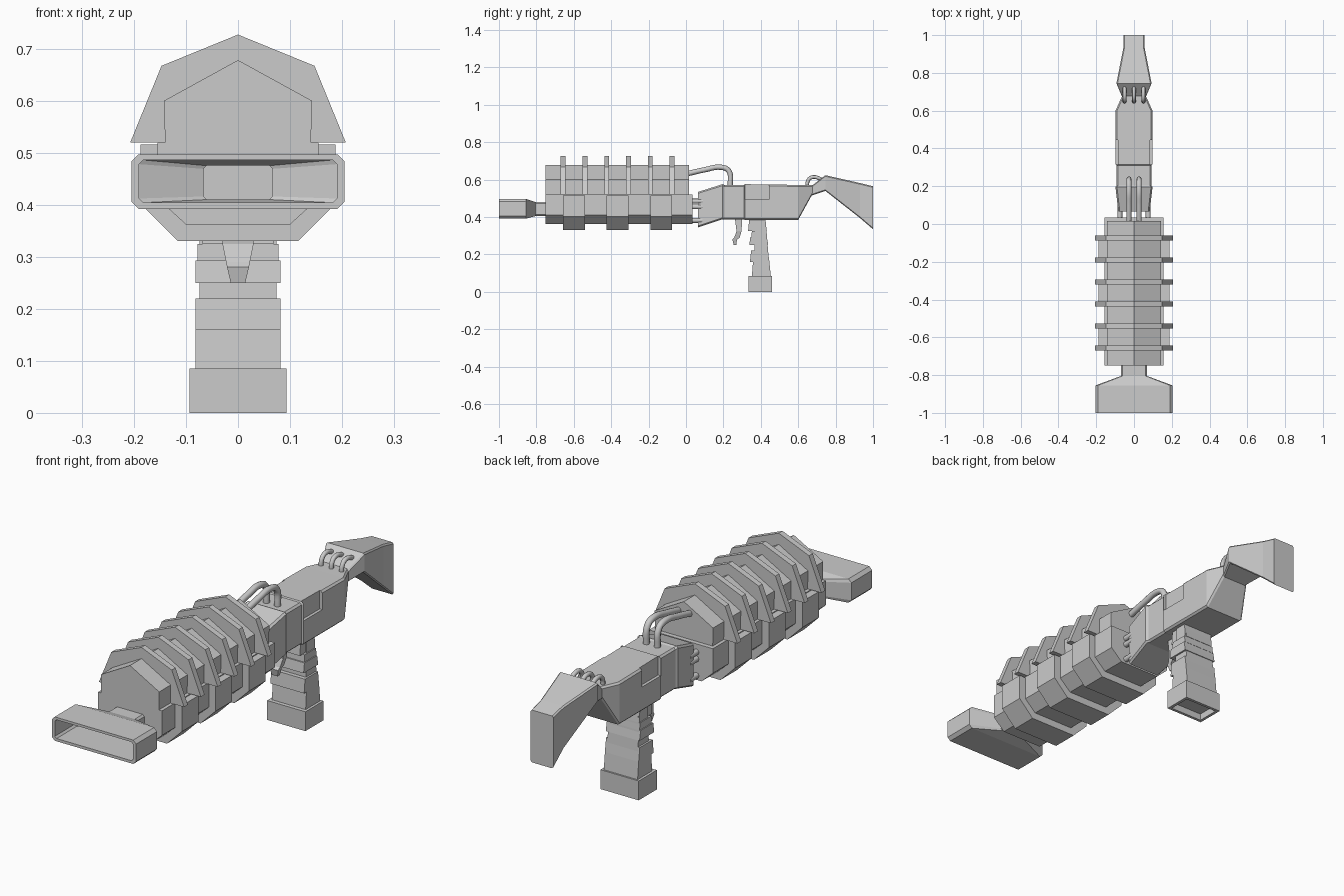
import bpy, bmesh
from mathutils import Vector

if "Cube" in bpy.data.objects:
    bpy.data.objects.remove(bpy.data.objects["Cube"])


def loft(name, rings, bevel=0.0):
    """Skin equal-length point rings and cap both ends."""
    bm = bmesh.new()
    vs = [[bm.verts.new(p) for p in r] for r in rings]
    n = len(rings[0])
    for a, b in zip(vs, vs[1:]):
        for i in range(n):
            j = (i + 1) % n
            bm.faces.new((a[i], a[j], b[j], b[i]))
    bm.faces.new(vs[0])
    bm.faces.new(vs[-1])
    bmesh.ops.recalc_face_normals(bm, faces=bm.faces)
    me = bpy.data.meshes.new(name)
    bm.to_mesh(me)
    bm.free()
    ob = bpy.data.objects.new(name, me)
    bpy.context.collection.objects.link(ob)
    if bevel:
        m = ob.modifiers.new("bevel", 'BEVEL')
        m.width, m.segments, m.limit_method = bevel, 1, 'ANGLE'
    return ob


def slab(name, half, y0, y1):
    """Extrude a mirrored half profile of (x, z) along y."""
    pts = half + [(-x, z) for x, z in reversed(half) if x > 0]
    return loft(name, [[(x, y, z) for x, z in pts] for y in (y0, y1)])


def rect(y, w, z0, z1, c):
    """Chamfered rectangle ring at y."""
    h = [(w - c, z0), (w, z0 + c), (w, z1 - c), (w - c, z1)]
    return [(x, y, z) for x, z in h + [(-x, z) for x, z in reversed(h)]]


def box(name, x0, x1, y0, y1, z0, z1, bevel=0.0):
    return loft(name, [[(x0, y0, z), (x1, y0, z), (x1, y1, z), (x0, y1, z)] for z in (z0, z1)], bevel)


def tube(name, pts, r):
    """Round hose through (x, y, z) points."""
    cu = bpy.data.curves.new(name, 'CURVE')
    cu.dimensions, cu.bevel_depth, cu.bevel_resolution = '3D', r, 2
    cu.use_fill_caps = True
    cu.resolution_u = 5
    sp = cu.splines.new('BEZIER')
    sp.bezier_points.add(len(pts) - 1)
    for b, p in zip(sp.bezier_points, pts):
        b.co = Vector(p)
        b.handle_left_type = b.handle_right_type = 'AUTO'
    ob = bpy.data.objects.new(name, cu)
    bpy.context.collection.objects.link(ob)


# wide hollow muzzle with narrow neck
loft("muzzle", [rect(-0.74, 0.07, 0.405, 0.48, 0.008), rect(-0.805, 0.07, 0.405, 0.48, 0.008),
                rect(-0.855, 0.205, 0.392, 0.497, 0.014), rect(-1.0, 0.205, 0.392, 0.497, 0.014),
                rect(-1.0, 0.19, 0.404, 0.486, 0.008), rect(-0.86, 0.19, 0.404, 0.486, 0.008),
                rect(-0.815, 0.066, 0.41, 0.475, 0.006), rect(-0.78, 0.066, 0.41, 0.475, 0.006)])

# barrel housing: gabled top and chamfered underside
slab("barrel_top", [(0.14, 0.51), (0.142, 0.60), (0, 0.678)], -0.75, 0.015)
slab("barrel_underside", [(0.10, 0.362), (0.155, 0.412), (0.155, 0.52)], -0.75, 0.035)

# six cooling fins, and wide ribs under every other gap
fins = [-0.657 + 0.1165 * i for i in range(6)]
for y in fins:
    slab("cooling_fin", [(0.207, 0.52), (0.147, 0.667), (0, 0.727)], y - 0.013, y + 0.013)
for y in fins[::2]:
    slab("lower_rib", [(0.115, 0.33), (0.187, 0.402), (0.187, 0.516)], y, y + 0.1165)

# connecting rods between barrel and receiver
for s in (-1, 1):
    for z in (0.485, 0.455, 0.382):
        tube("connecting_rod", [(s * 0.075, 0.01, z), (s * 0.075, 0.09, z)], 0.013)

# receiver, pinched wrist and stock as one loft along y: (y, half width, z low, z high)
body = loft("receiver", [rect(y, w, a, b, 0.008) for y, w, a, b in (
    (0.065, 0.083, 0.345, 0.535), (0.195, 0.098, 0.388, 0.576), (0.205, 0.092, 0.388, 0.572),
    (0.31, 0.092, 0.388, 0.572), (0.315, 0.098, 0.385, 0.576), (0.60, 0.098, 0.385, 0.572),
    (0.68, 0.062, 0.53, 0.572))])
stock = loft("stock", [rect(y, w, a, b, 0.006) for y, w, a, b in (
    (0.67, 0.062, 0.515, 0.565), (0.745, 0.093, 0.54, 0.624), (0.93, 0.057, 0.395, 0.582),
    (1.0, 0.055, 0.335, 0.565))])

# notches cut in both upper sides of the receiver
for s in (-1, 1):
    cut = box("notch_cutter", *sorted((s * 0.085, s * 0.2)), 0.315, 0.445, 0.493, 0.7)
    cut.hide_render = True
    cut.hide_set(True)
    m = body.modifiers.new("notch", 'BOOLEAN')
    m.object, m.solver = cut, 'EXACT'

# hoses from barrel to receiver, and over the wrist
for x in (-0.027, 0.027):
    tube("barrel_hose", [(x, 0.0, 0.63), (x, 0.10, 0.653), (x, 0.19, 0.666),
                         (x, 0.228, 0.648), (x, 0.237, 0.565)], 0.014)
for x in (-0.05, 0, 0.05):
    tube("wrist_hose", [(x, 0.647, 0.56), (x, 0.655, 0.60), (x, 0.68, 0.614), (x, 0.735, 0.597)], 0.01)


def grip_block(name, w, z0, z1, front0, back0, front1, back1):
    loft(name, [[(-w, f, z), (w, f, z), (w, b, z), (-w, b, z)]
                for z, f, b in ((z0, front0, back0), (z1, front1, back1))])


# pistol grip: slanted core, stepped finger bands, hollow foot
grip_block("grip_core", 0.074, 0.06, 0.39, 0.36, 0.452, 0.372, 0.425)
for z0, z1, w, f, b in ((0.08, 0.16, 0.082, 0.352, 0.454), (0.16, 0.22, 0.082, 0.342, 0.446),
                        (0.25, 0.293, 0.082, 0.338, 0.44), (0.325, 0.388, 0.068, 0.332, 0.432)):
    grip_block("grip_band", w, z0, z1, f, b, f + 0.006, b - 0.008)
grip_block("grip_band", 0.078, 0.293, 0.325, 0.35, 0.434, 0.352, 0.43)
loft("grip_foot", [[(sx * w, 0.398 + sy * d, z) for sx, sy in ((-1, -1), (1, -1), (1, 1), (-1, 1))]
                   for w, d, z in ((0.08, 0.05, 0.03), (0.08, 0.05, 0), (0.093, 0.063, 0), (0.093, 0.063, 0.085))])

# trigger: tapered curved lever (y front, y back, half width, z)
loft("trigger", [[(-w, f, z), (w, f, z), (w, b, z), (-w, b, z)] for f, b, w, z in (
    (0.262, 0.30, 0.03, 0.39), (0.27, 0.297, 0.03, 0.325), (0.258, 0.287, 0.023, 0.29),
    (0.248, 0.272, 0.021, 0.28), (0.255, 0.27, 0.014, 0.25))])
